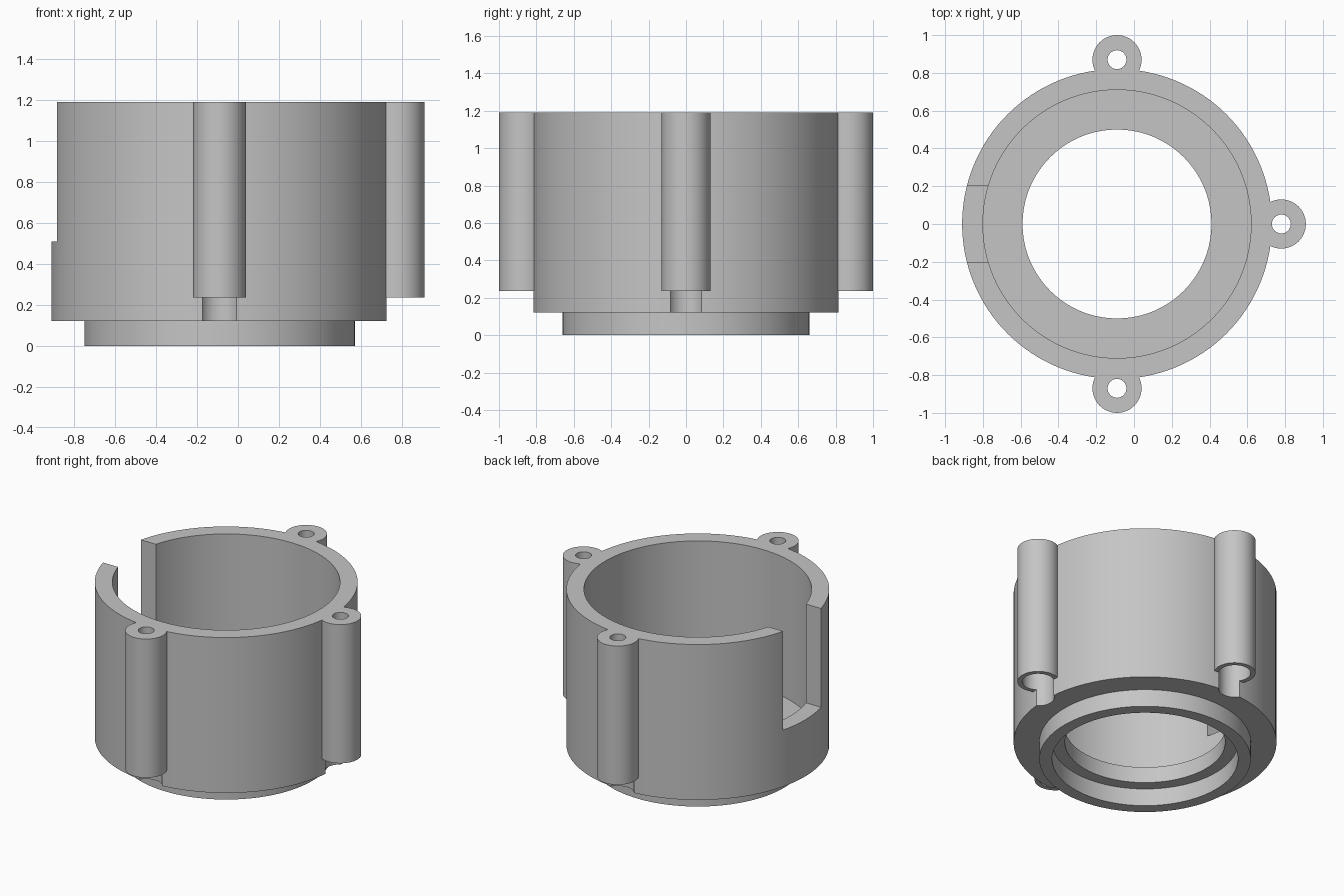
import bpy, bmesh, math
from mathutils import Matrix, Vector

default = bpy.data.objects.get("Cube")
if default:
    bpy.data.objects.remove(default, do_unlink=True)

CX = -0.09          # axis of the round housing
TOP = 1.19
LUG_R = 0.87        # distance of the screw lugs from the axis

grey = bpy.data.materials.new("plain grey")
colour = (0.56, 0.56, 0.56, 1)
grey.diffuse_color = colour
grey.use_nodes = True
grey.node_tree.nodes["Principled BSDF"].inputs["Base Color"].default_value = colour


def add_object(name, bm):
    bmesh.ops.recalc_face_normals(bm, faces=bm.faces[:])
    mesh = bpy.data.meshes.new(name)
    bm.to_mesh(mesh)
    bm.free()
    mesh.materials.append(grey)
    obj = bpy.data.objects.new(name, mesh)
    bpy.context.collection.objects.link(obj)
    return obj


def lathe(name, profile, steps=128):
    """Revolve a closed (radius, height) profile around the housing axis."""
    bm = bmesh.new()
    rings = []
    for i in range(steps):
        a = math.tau * i / steps
        rings.append([bm.verts.new((CX + r * math.cos(a), r * math.sin(a), z))
                      for r, z in profile])
    n = len(profile)
    for i in range(steps):
        here, after = rings[i], rings[(i + 1) % steps]
        for j in range(n):
            k = (j + 1) % n
            bm.faces.new((here[j], after[j], after[k], here[k]))
    return add_object(name, bm)


def cylinder(name, x, y, radius, low, high, segments=48):
    bm = bmesh.new()
    bmesh.ops.create_cone(bm, cap_ends=True, segments=segments,
                          radius1=radius, radius2=radius, depth=high - low,
                          matrix=Matrix.Translation((x, y, (low + high) / 2)))
    return add_object(name, bm)


def box(name, low, high):
    bm = bmesh.new()
    low, high = Vector(low), Vector(high)
    size = Matrix.Diagonal((*(high - low), 1))
    bmesh.ops.create_cube(bm, size=1, matrix=Matrix.Translation((low + high) / 2) @ size)
    return add_object(name, bm)


def combine(target, tool, operation):
    """Apply a boolean and discard the tool."""
    tool.hide_render = True
    mod = target.modifiers.new(operation, "BOOLEAN")
    mod.operation = operation
    mod.solver = "EXACT"
    mod.object = tool
    bpy.context.view_layer.objects.active = target
    bpy.ops.object.modifier_apply(modifier=mod.name)
    bpy.data.objects.remove(tool, do_unlink=True)


# Round shell: wall, inner floor with opening, and lip underneath
housing = lathe("housing", [
    (0.50, 0.12), (0.50, 0.23), (0.71, 0.23), (0.71, TOP), (0.82, TOP),
    (0.82, 0.12), (0.66, 0.12), (0.66, 0), (0.58, 0), (0.58, 0.12)])

# Screw lugs on the back, front and left, each with a bore and a wide recess below
for dx, dy in ((0, 1), (0, -1), (1, 0)):
    x, y = CX + dx * LUG_R, dy * LUG_R
    combine(housing, cylinder("lug", x, y, 0.13, 0.235, TOP), "UNION")
    combine(housing, cylinder("recess_cutter", x, y, 0.10, 0.05, 0.45), "DIFFERENCE")
    combine(housing, cylinder("bore_cutter", x, y, 0.05, 0.4, TOP + 0.1), "DIFFERENCE")

# Open slot through the wall on the right
combine(housing, box("slot_cutter", (CX - 1, -0.205, 0.51), (CX - 0.55, 0.205, TOP + 0.1)),
        "DIFFERENCE")

# Smooth curved walls, crisp edges
bpy.ops.object.select_all(action="DESELECT")
housing.select_set(True)
bpy.context.view_layer.objects.active = housing
bpy.ops.object.shade_smooth_by_angle(angle=math.radians(30))
